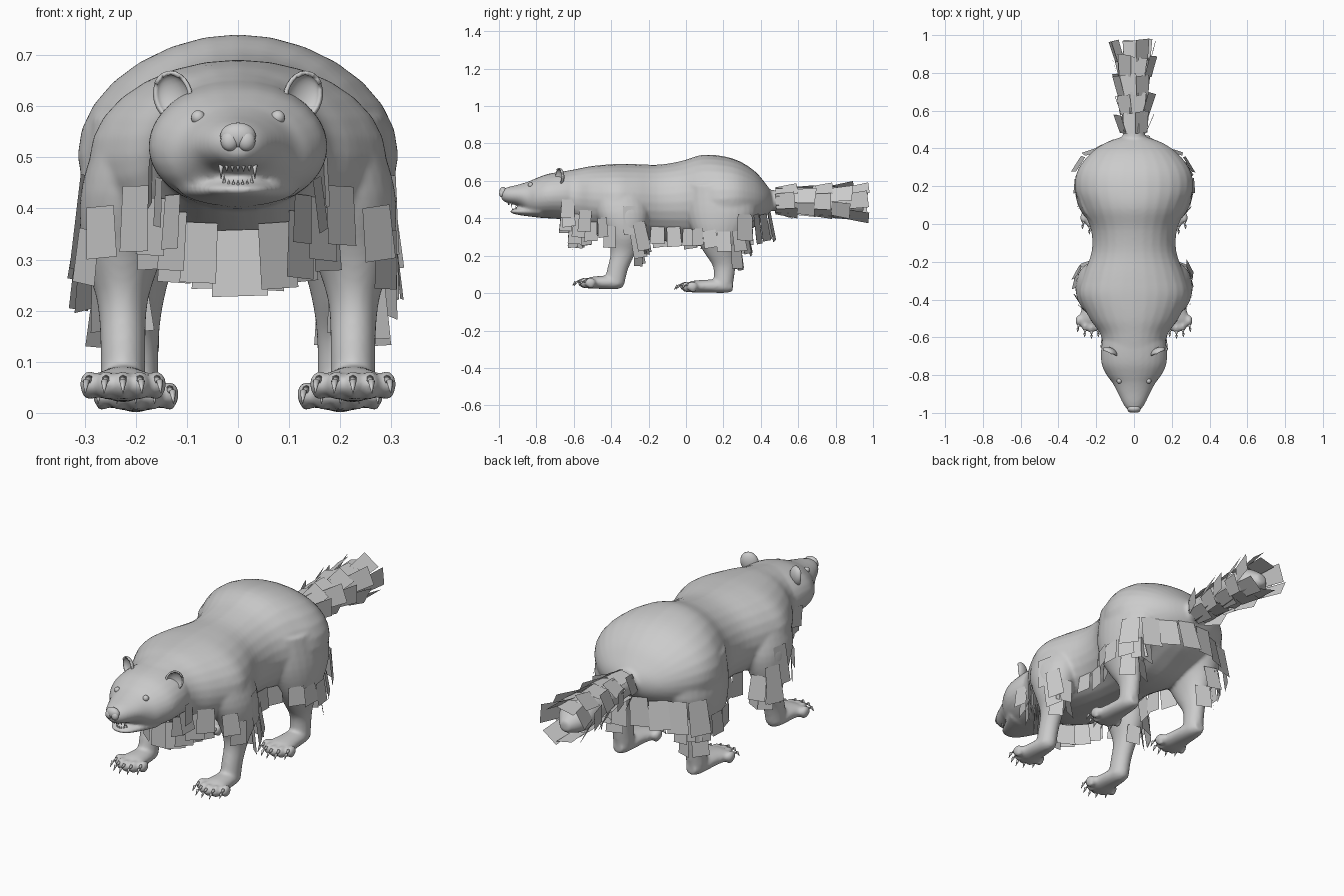
import bpy, bmesh, math, random
from math import sin, cos, pi
from mathutils import Vector, Matrix
from mathutils.bvhtree import BVHTree

if "Cube" in bpy.data.objects:
    bpy.data.objects.remove(bpy.data.objects["Cube"])

random.seed(4)


def finish(bm, name, smooth=True):
    bmesh.ops.recalc_face_normals(bm, faces=bm.faces)
    me = bpy.data.meshes.new(name)
    bm.to_mesh(me)
    bm.free()
    for p in me.polygons:
        p.use_smooth = smooth
    ob = bpy.data.objects.new(name, me)
    bpy.context.collection.objects.link(ob)
    return ob


def catmull(rings, sub=4):
    out = []
    n = len(rings)
    for i in range(n - 1):
        a, b, c, d = (rings[max(i - 1, 0)], rings[i], rings[i + 1], rings[min(i + 2, n - 1)])
        for k in range(sub):
            t = k / sub
            out.append([0.5 * (2 * q + (r - p) * t + (2 * p - 5 * q + 4 * r - s) * t * t
                               + (3 * q - p - 3 * r + s) * t ** 3) for p, q, r, s in zip(a, b, c, d)])
    return out + [list(rings[-1])]


def loft(bm, rings, axis, seg=28):
    """rings: (t, centre a, centre b, radius a, radius b); axis Y -> (a,t,b), Z -> (a,b,t)"""
    loops = []
    for t, a, b, ra, rb in catmull(rings):
        loop = []
        for k in range(seg):
            u, v = a + ra * cos(2 * pi * k / seg), b + rb * sin(2 * pi * k / seg)
            loop.append(bm.verts.new((u, t, v) if axis == 'Y' else (u, v, t)))
        loops.append(loop)
    for p, q in zip(loops, loops[1:]):
        for k in range(seg):
            j = (k + 1) % seg
            bm.faces.new((p[k], p[j], q[j], q[k]))
    bm.faces.new(loops[0])
    bm.faces.new(loops[-1])


def trunk(bm, profile):
    """profile: (y, top z, bottom z, half width)"""
    loft(bm, [(y, 0, (t + b) / 2, w, (t - b) / 2) for y, t, b, w in profile], 'Y')


def ball(bm, loc, scale, rot=None, seg=16):
    m = Matrix.Translation(loc) @ (rot or Matrix()) @ Matrix.Diagonal((*scale, 1))
    return bmesh.ops.create_uvsphere(bm, u_segments=seg, v_segments=seg // 2 + 2, radius=1, matrix=m)


def spike(bm, base, tip, r):
    base, tip = Vector(base), Vector(tip)
    d = tip - base
    m = Matrix.Translation((base + tip) / 2) @ d.to_track_quat('Z', 'Y').to_matrix().to_4x4()
    bmesh.ops.create_cone(bm, cap_ends=True, segments=8, radius1=r, radius2=r * 0.1, depth=d.length, matrix=m)


# torso, head, jaw and tail core
bm = bmesh.new()
trunk(bm, [(-.66, .65, .39, .16), (-.58, .665, .35, .18), (-.50, .68, .32, .235), (-.38, .69, .30, .29),
           (-.28, .69, .29, .272), (-.15, .687, .28, .225), (-.03, .705, .27, .228), (.08, .738, .26, .275),
           (.18, .735, .27, .312), (.28, .708, .31, .30), (.37, .65, .355, .235), (.43, .58, .41, .15),
           (.465, .53, .46, .05)])
trunk(bm, [(-.58, .655, .39, .16), (-.66, .65, .395, .174), (-.74, .637, .40, .172), (-.80, .615, .405, .145),
           (-.84, .598, .42, .115), (-.89, .582, .462, .088), (-.94, .57, .478, .064), (-.97, .56, .488, .046),
           (-.988, .55, .505, .025)])
trunk(bm, [(-.78, .48, .403, .12), (-.84, .465, .41, .092), (-.89, .456, .417, .066), (-.925, .448, .425, .046),
           (-.94, .442, .432, .018)])
loft(bm, [(.38, 0, .50, .07, .065), (.48, 0, .495, .058, .055), (.65, 0, .495, .07, .062), (.80, 0, .485, .085, .072),
          (.88, 0, .475, .078, .065), (.95, 0, .46, .025, .025)], 'Y')

# legs, paws and toes; claws in their own mesh
claws = bmesh.new()
front = [(.56, .17, -.36, .10, .14), (.43, .208, -.34, .10, .14), (.31, .225, -.325, .078, .10),
         (.22, .226, -.335, .05, .068), (.13, .225, -.365, .044, .056), (.045, .225, -.385, .045, .055)]
hind = [(.58, .15, .18, .14, .19), (.43, .185, .19, .126, .19), (.31, .21, .18, .092, .135),
        (.22, .207, .185, .062, .09), (.14, .20, .205, .045, .06), (.05, .20, .20, .045, .052)]
for s in (1, -1):
    for leg, px, toe, heel, z0 in ((front, .225, -.575, -.34, .02), (hind, .20, -.03, .25, 0)):
        loft(bm, [(t, a * s, b, ra, rb) for t, a, b, ra, rb in leg], 'Z')
        L = heel - toe
        loft(bm, [(heel, px * s, z0 + .035, .025, .025), (heel - .15 * L, px * s, z0 + .037, .043, .036),
                  (heel - .55 * L, px * s, z0 + .037, .057, .034), (toe + .06, px * s, z0 + .034, .073, .03),
                  (toe + .03, px * s, z0 + .03, .055, .018)], 'Y')
        for i in range(-2, 3):
            x, y = px * s + i * .033, toe + .027 + .009 * i * i
            ball(bm, (x, y, z0 + .036), (.019, .031, .026))
            ball(bm, (x, y + .004, z0 + .016), (.013, .018, .012))
            spike(claws, (x, y - .018, z0 + .045), (x + i * .003, y - .045, z0 + .04), .009)
            spike(claws, (x + i * .003, y - .043, z0 + .042), (x + i * .004, y - .06, z0 + .018), .007)
body = finish(bm, "body")
finish(claws, "claws")
rm = body.modifiers.new("fuse", 'REMESH')
rm.mode, rm.voxel_size, rm.use_smooth_shade = 'VOXEL', .008, True
sm = body.modifiers.new("soften", 'SMOOTH')
sm.factor, sm.iterations = .5, 6
bpy.context.view_layer.update()
surf = BVHTree.FromObject(body, bpy.context.evaluated_depsgraph_get())

# nose with nostril lobes
bm = bmesh.new()
ball(bm, (0, -.978, .542), (.035, .02, .026))
for s in (1, -1):
    ball(bm, (s * .016, -.984, .532), (.018, .015, .02))
finish(bm, "nose")

# eyes set on the face
bm = bmesh.new()
for s in (1, -1):
    hit = surf.ray_cast(Vector((s * .078, -2, .578)), Vector((0, 1, 0)))[0]
    ball(bm, hit + Vector((0, .002, 0)), (.014, .014, .014))
finish(bm, "eyes")

# cupped ears
bm = bmesh.new()
for s in (1, -1):
    rot = Matrix.Rotation(s * .45, 4, 'Z') @ Matrix.Rotation(s * .3, 4, 'Y')
    c = Vector((s * .128, -.68, .62))
    vs = ball(bm, c, (.042, .026, .05), rot, 20)["verts"]
    fwd = rot @ Vector((0, -1, 0))
    bmesh.ops.delete(bm, geom=[v for v in vs if (v.co - c).dot(fwd) > .006], context='VERTS')
ears = finish(bm, "ears")
so = ears.modifiers.new("thickness", 'SOLIDIFY')
so.thickness = .008

# teeth
bm = bmesh.new()
for i in range(-3, 4):
    big = abs(i) == 3
    y = -.95 + .002 * i * i
    spike(bm, (i * .011, y, .49), (i * .011, y, .458 if big else .472), .006)
    spike(bm, (i * .009, y + .025, .44), (i * .009, y + .022, .466 if big else .456), .005)
finish(bm, "teeth")

# flat fur cards rooted on the body surface
cards = bmesh.new()


def card(p, n, w, l, hang, lift):
    d = (hang + n * (lift + random.uniform(-.05, .05))).normalized()
    side = d.cross(n).normalized()
    turn = Matrix.Rotation(random.uniform(-.14, .14), 3, n)
    d, side = turn @ d, turn @ side
    p = p + n * .004
    l *= random.uniform(.9, 1.1)
    cards.faces.new([cards.verts.new(q) for q in (p - side * w * .45, p + side * w * .45,
                                                  p + side * w * .5 + d * l, p - side * w * .5 + d * l)])


def hanging_card(root, w, l):
    p, n, _, _ = surf.find_nearest(Vector(root))
    card(p, Vector((n.x, n.y, 0)).normalized(), w, l, Vector((0, .06, -1)), .07)


rows = [((.17, -.63, .50), (.13, -.64, .42), 3, .075, .10),     # neck
        ((.23, -.56, .43), (.07, -.60, .37), 4, .09, .12),      # chest
        ((.20, -.53, .34), (.05, -.56, .35), 3, .09, .11),
        ((.28, -.46, .40), (.28, -.40, .36), 2, .08, .11),      # shoulder
        ((.31, -.30, .47), (.30, -.25, .38), 2, .08, .17),      # back of the upper arm
        ((.29, -.27, .32), (.25, -.21, .33), 2, .08, .13),
        ((.26, -.26, .26), (.21, -.25, .26), 2, .07, .11),
        ((.19, -.15, .34), (.20, .01, .33), 3, .08, .10),       # belly edge
        ((.29, .05, .34), (.30, .20, .33), 3, .08, .10),        # thigh
        ((.29, .32, .42), (.05, .44, .43), 4, .10, .15),        # rump
        ((.29, .28, .33), (.20, .33, .32), 3, .08, .12),
        ((.26, .27, .25), (.19, .28, .24), 2, .08, .12)]
for a, b, n, w, l in rows:
    for i in range(n):
        q = Vector(a).lerp(Vector(b), i / (n - 1))
        for s in (1, -1):
            hanging_card((q.x * s, q.y, q.z), w, l)
hanging_card((0, -.59, .37), .11, .14)

# tail cards in overlapping rings, flaring sideways
for j, y in enumerate((.48, .58, .68, .78, .86)):
    for k in range(7):
        a = 2 * pi * (k + .5 * (j % 2)) / 7
        out = Vector((cos(a), 0, sin(a)))
        p = surf.ray_cast(Vector((0, y, .49)) + out * .3, -out)[0]
        flare = .42 if j == 0 else .28
        card(p, out, .09, .11, Vector((0, 1, 0)), flare * cos(a) ** 2 + .03)
finish(cards, "fur_cards", smooth=False)
